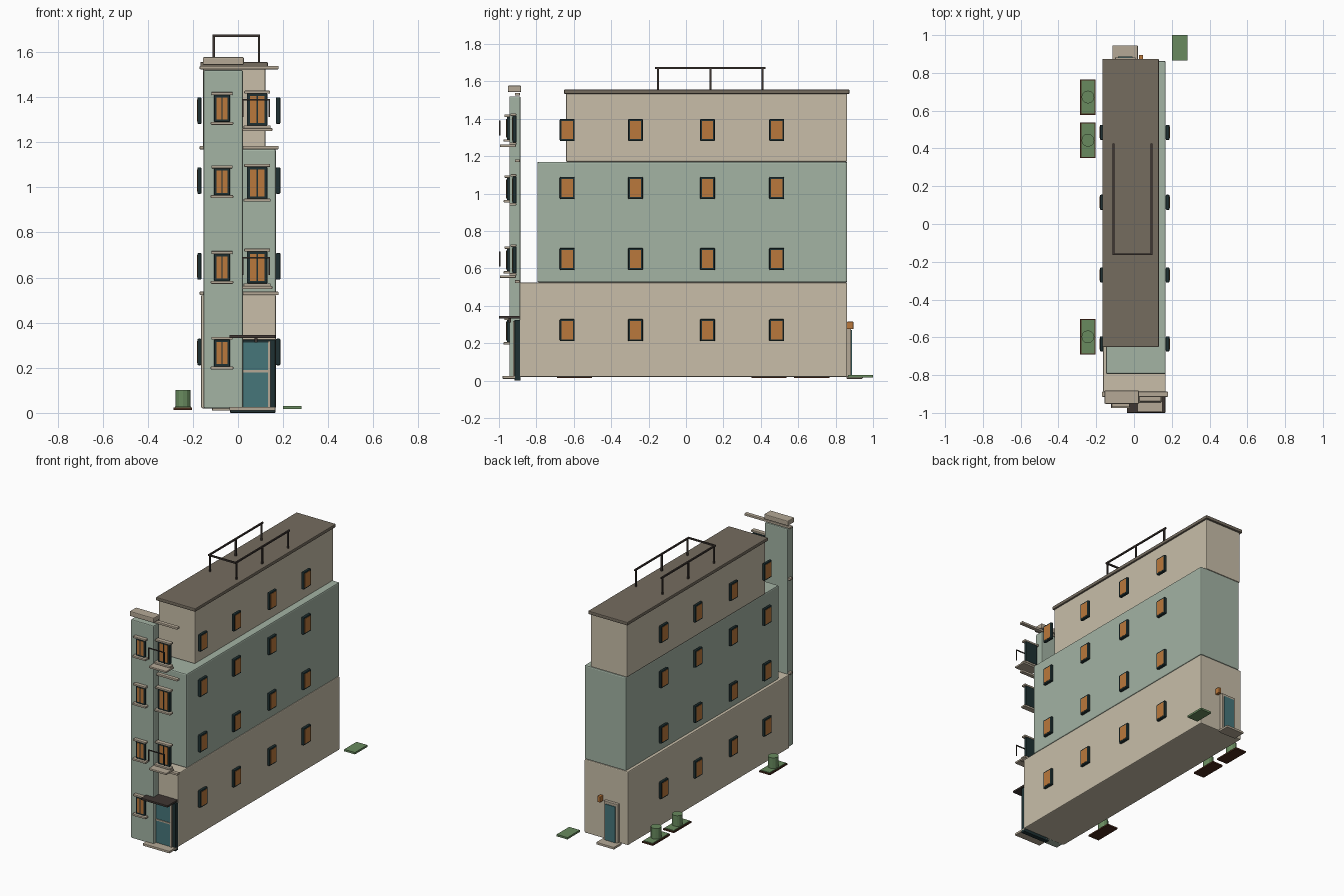
import bpy
import math

cube = bpy.data.objects.get("Cube")
if cube:
    bpy.data.objects.remove(cube, do_unlink=True)


def material(name, rgb):
    """Flat colour given as 0-255 display values, stored linear."""
    lin = [((c / 255 + 0.055) / 1.055) ** 2.4 for c in rgb] + [1.0]
    mat = bpy.data.materials.new(name)
    mat.use_nodes = True
    mat.diffuse_color = lin
    bsdf = next(n for n in mat.node_tree.nodes if n.type == 'BSDF_PRINCIPLED')
    bsdf.inputs["Base Color"].default_value = lin
    bsdf.inputs["Roughness"].default_value = 0.8
    return mat


beige = material("beige plaster", (200, 190, 169))
sage = material("sage plaster", (163, 179, 164))
roof_mat = material("roof brown", (117, 108, 95))
trim = material("stone trim", (181, 169, 150))
amber = material("amber glass", (186, 120, 60))
frame_mat = material("dark teal frame", (30, 48, 50))
teal = material("teal door", (70, 118, 122))
metal = material("dark metal", (62, 54, 50))
leaf = material("planter green", (104, 138, 94))
soil = material("soil brown", (74, 42, 28))


def box(name, x, y, z, mat, bevel=0.0):
    """Box from (min, max) ranges on each axis."""
    bpy.ops.mesh.primitive_cube_add(size=1, location=[sum(r) / 2 for r in (x, y, z)])
    ob = bpy.context.object
    ob.name = name
    ob.scale = [r[1] - r[0] for r in (x, y, z)]
    bpy.ops.object.transform_apply(location=False, rotation=False, scale=True)
    ob.data.materials.append(mat)
    if bevel:
        mod = ob.modifiers.new("soft edges", 'BEVEL')
        mod.width = bevel
        mod.segments = 2
    return ob


def around(c, size):
    return (c - size / 2, c + size / 2)


# Stacked storeys, roof and stair tower
box("ground_storey", (-0.163, 0.168), (-0.89, 0.862), (0.02, 0.525), beige, 0.006)
box("middle_storeys", (-0.148, 0.168), (-0.795, 0.862), (0.525, 1.17), sage, 0.008)
box("top_storey", (-0.155, 0.122), (-0.642, 0.862), (1.17, 1.535), beige, 0.006)
box("roof_slab", (-0.167, 0.132), (-0.652, 0.874), (1.533, 1.556), roof_mat, 0.005)
box("stair_tower", (-0.152, 0.022), (-0.945, -0.885), (0.02, 1.52), sage, 0.006)
box("tower_cap", (-0.156, 0.026), (-0.952, -0.882), (1.543, 1.577), trim, 0.005)
for z in (0.53, 1.176, 1.531):
    box("string_course", (-0.17, 0.18), (-0.915, -0.888), around(z, 0.015), trim, 0.003)

# Side windows in regular rows on both flanks
for side, inner, outer in (("left", 0.168, 0.188), ("right", -0.162, -0.18)):
    for z in (0.27, 0.65, 1.03, 1.34):
        for y in (-0.635, -0.27, 0.115, 0.485):
            x = (min(inner, outer), max(inner, outer))
            box(side + "_window_frame", x, around(y, 0.08), around(z, 0.118), frame_mat, 0.005)
            box(side + "_window_pane", around(outer, 0.003), around(y, 0.06),
                around(z, 0.098), amber)


def front_window(x, y, z, w, h):
    """Framed window with a mullion and stone lintel and sill; y is its back."""
    face = y - 0.02
    box("front_window_frame", around(x, w), (face, y), around(z, h), frame_mat, 0.003)
    for s in (-1, 1):
        box("front_window_pane", around(x + s * w * 0.2, w * 0.31), (face - 0.002, face),
            around(z, h - 0.022), amber)
    box("front_window_mullion", around(x, 0.006), (face - 0.004, face),
        around(z, h - 0.02), frame_mat)
    box("window_lintel", around(x, w + 0.025), (y - 0.032, y),
        around(z + h / 2 + 0.006, 0.013), trim, 0.003)
    box("window_sill", around(x, w + 0.03), (y - 0.037, y),
        around(z - h / 2 - 0.006, 0.013), trim, 0.003)


for z in (0.265, 0.645, 1.025, 1.35):
    front_window(-0.071, -0.938, z, 0.07, 0.12)
for z in (0.645, 1.02, 1.345):
    front_window(0.085, -0.907, z, 0.09, 0.142)

# Balconies with small rails
for z in (0.556, 1.256):
    box("balcony_slab", (0.018, 0.152), (-0.995, -0.91), around(z, 0.013), trim, 0.003)
    box("balcony_rail", (0.018, 0.142), (-0.999, -0.993), around(z + 0.132, 0.006), metal)
    for x in (0.021, 0.139):
        box("balcony_post", around(x, 0.006), (-0.999, -0.993), (z + 0.055, z + 0.132), metal)

# Front entrance
box("front_door_frame", (-0.035, 0.166), (-0.916, -0.885), (0, 0.325), frame_mat, 0.003)
box("front_door", (-0.01, 0.143), (-0.921, -0.915), (0.02, 0.312), teal)
box("front_door_rail", (-0.01, 0.143), (-0.926, -0.92), around(0.185, 0.01), trim)
for x in (-0.01, 0.139):
    box("front_door_jamb", around(x, 0.01), (-0.926, -0.915), (0.02, 0.318), trim)
box("door_canopy", (-0.038, 0.166), (-1.0, -0.89), (0.332, 0.346), metal, 0.003)
box("canopy_lamp", around(0.08, 0.012), (-0.95, -0.935), (0.312, 0.333), metal)
box("front_step", (-0.038, 0.166), (-0.98, -0.885), (0.01, 0.026), trim, 0.003)

# Back entrance
box("back_door_frame", (-0.1, 0.008), (0.858, 0.882), (0.01, 0.29), trim, 0.003)
box("back_door", (-0.084, -0.008), (0.881, 0.887), (0.026, 0.272), teal)
box("back_step", (-0.115, 0.02), (0.86, 0.945), (0.01, 0.026), trim, 0.003)
box("back_lamp", around(0.037, 0.022), (0.86, 0.895), (0.275, 0.315), amber, 0.003)

# Roof railing, open at the back
for x in (-0.108, 0.093):
    for y in (-0.15, 0.13, 0.41):
        box("roof_rail_post", around(x, 0.01), around(y, 0.01), (1.55, 1.675), metal)
    box("roof_rail_side", around(x, 0.01), (-0.165, 0.425), (1.667, 1.677), metal)
box("roof_rail_front", (-0.113, 0.098), (-0.165, -0.155), (1.667, 1.677), metal)

# Planters beside the building and a lawn slab behind
for y in (0.672, 0.443, -0.597):
    box("planter_base", (-0.285, -0.203), around(y, 0.188), (0.013, 0.023), soil)
    box("planter_grass", (-0.279, -0.209), around(y, 0.176), (0.022, 0.028), leaf)
    bpy.ops.mesh.primitive_cylinder_add(vertices=12, radius=0.034, depth=0.076,
                                        location=(-0.244, y, 0.063))
    shrub = bpy.context.object
    shrub.name = "planter_shrub"
    shrub.data.materials.append(leaf)
    bpy.ops.object.shade_smooth_by_angle(angle=math.radians(20))
box("lawn_slab", (0.2, 0.282), (0.865, 1.0), (0.017, 0.03), leaf)
